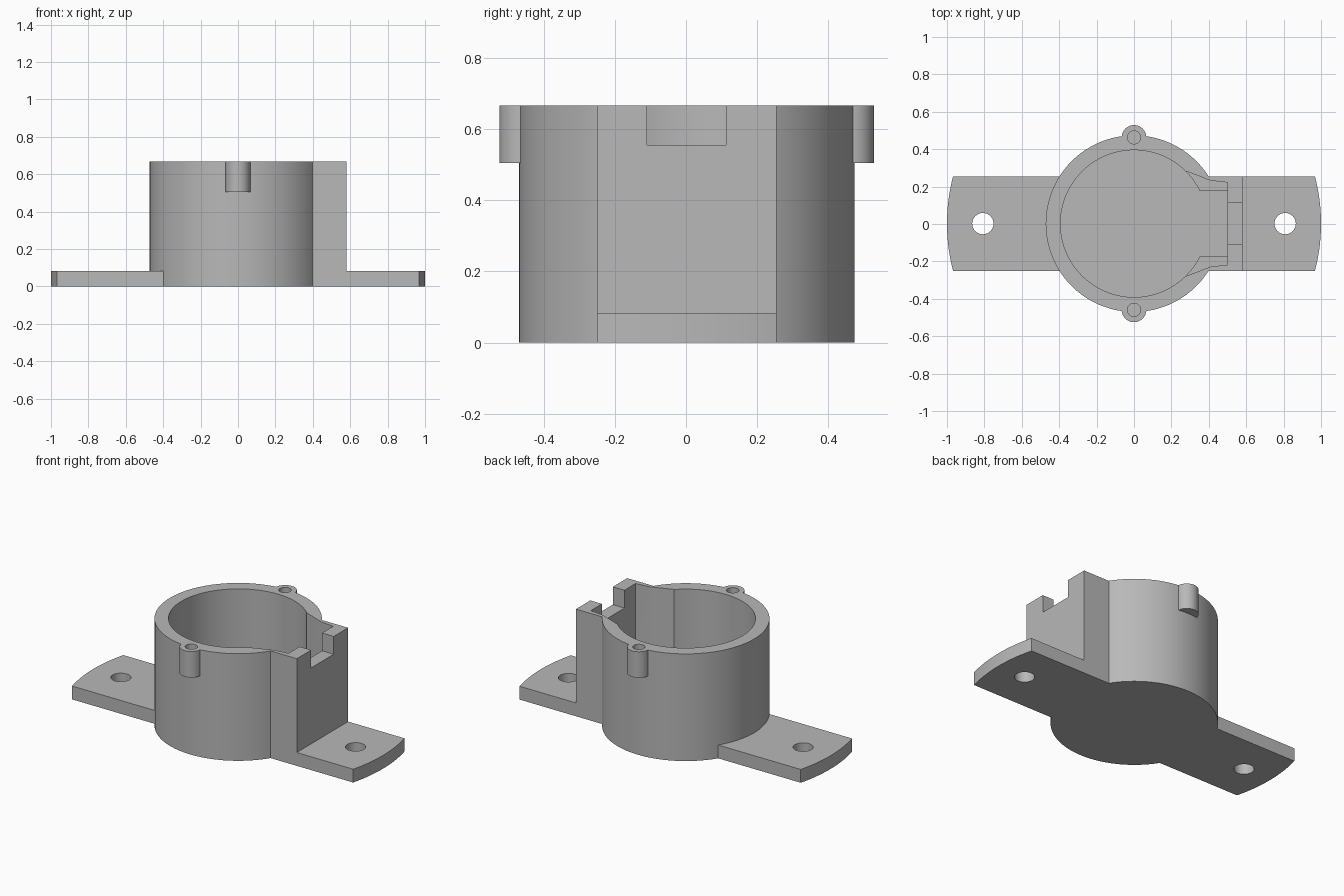
import bpy, bmesh, math

if "Cube" in bpy.data.objects:
    bpy.data.objects.remove(bpy.data.objects["Cube"], do_unlink=True)

# One plain grey plastic
grey = bpy.data.materials.new("grey_plastic")
grey.use_nodes = True
colour = (0.48, 0.48, 0.48, 1)
grey.diffuse_color = colour
grey.node_tree.nodes["Principled BSDF"].inputs["Base Color"].default_value = colour

TOP, BASE, OVER = 0.667, 0.083, 0.8
HALF = 0.252
CY = 0.002


def prism(name, outline, z0, z1):
    """Extrude a closed xy outline from z0 to z1."""
    bm = bmesh.new()
    face = bm.faces.new([bm.verts.new((x, y + CY, z0)) for x, y in outline])
    ext = bmesh.ops.extrude_face_region(bm, geom=[face])
    for v in ext["geom"]:
        if isinstance(v, bmesh.types.BMVert):
            v.co.z = z1
    bmesh.ops.recalc_face_normals(bm, faces=bm.faces)
    mesh = bpy.data.meshes.new(name)
    bm.to_mesh(mesh)
    bm.free()
    mesh.materials.append(grey)
    obj = bpy.data.objects.new(name, mesh)
    bpy.context.collection.objects.link(obj)
    return obj


def circle(r, x=0, y=0, n=48):
    return [(x + r * math.cos(math.tau * i / n), y + r * math.sin(math.tau * i / n))
            for i in range(n)]


def box(x0, x1, half):
    return [(x0, -half), (x1, -half), (x1, half), (x0, half)]


def combine(target, tool, operation):
    """Apply a boolean and discard the tool."""
    tool.hide_render = True
    mod = target.modifiers.new(operation.lower(), 'BOOLEAN')
    mod.operation = operation
    mod.solver = 'EXACT'
    mod.object = tool
    bpy.context.view_layer.objects.active = target
    bpy.ops.object.modifier_apply(modifier=mod.name)
    bpy.data.objects.remove(tool, do_unlink=True)


# Mounting flange with rounded ends
sweep = math.asin(HALF)
arc = [sweep * (i / 8 - 1) for i in range(17)]
right_end = [(math.cos(a), math.sin(a)) for a in arc]
flange = right_end + [(-x, -y) for x, y in right_end]

# Solid outer shape: round cup, side block, flange and screw bosses
housing = prism("housing", circle(0.472, n=128), 0, TOP)
combine(housing, prism("flange", flange, 0, BASE), 'UNION')
combine(housing, prism("side_block", box(0.1, 0.58, HALF), 0, TOP), 'UNION')
for side in (-1, 1):
    combine(housing, prism("boss", circle(0.066, y=side * 0.461), 0.505, TOP), 'UNION')

# Cup cavity and the narrow lower channel
combine(housing, prism("cavity", circle(0.393, n=128), BASE, OVER), 'DIFFERENCE')
combine(housing, prism("channel", box(0.1, 0.5, 0.175), BASE, OVER), 'DIFFERENCE')

# Wider upper channel that leaves a ledge
edge = [(0.2, 0.28), (0.28, 0.28), (0.41, 0.23), (0.5, 0.22)]
wide = edge + [(x, -y) for x, y in reversed(edge)]
combine(housing, prism("wide_channel", wide, 0.2, OVER), 'DIFFERENCE')

# Cable notch in the end wall
combine(housing, prism("notch", box(0.45, 0.7, 0.111), 0.556, OVER), 'DIFFERENCE')

# Screw holes: blind in the bosses, through in the flange
for side in (-1, 1):
    combine(housing, prism("boss_hole", circle(0.035, y=side * 0.461), 0.53, OVER), 'DIFFERENCE')
    combine(housing, prism("flange_hole", circle(0.057, x=side * 0.808), -0.1, 0.2), 'DIFFERENCE')

bpy.ops.object.select_all(action='DESELECT')
housing.select_set(True)
bpy.context.view_layer.objects.active = housing
bpy.ops.object.shade_smooth_by_angle(angle=math.radians(20))
